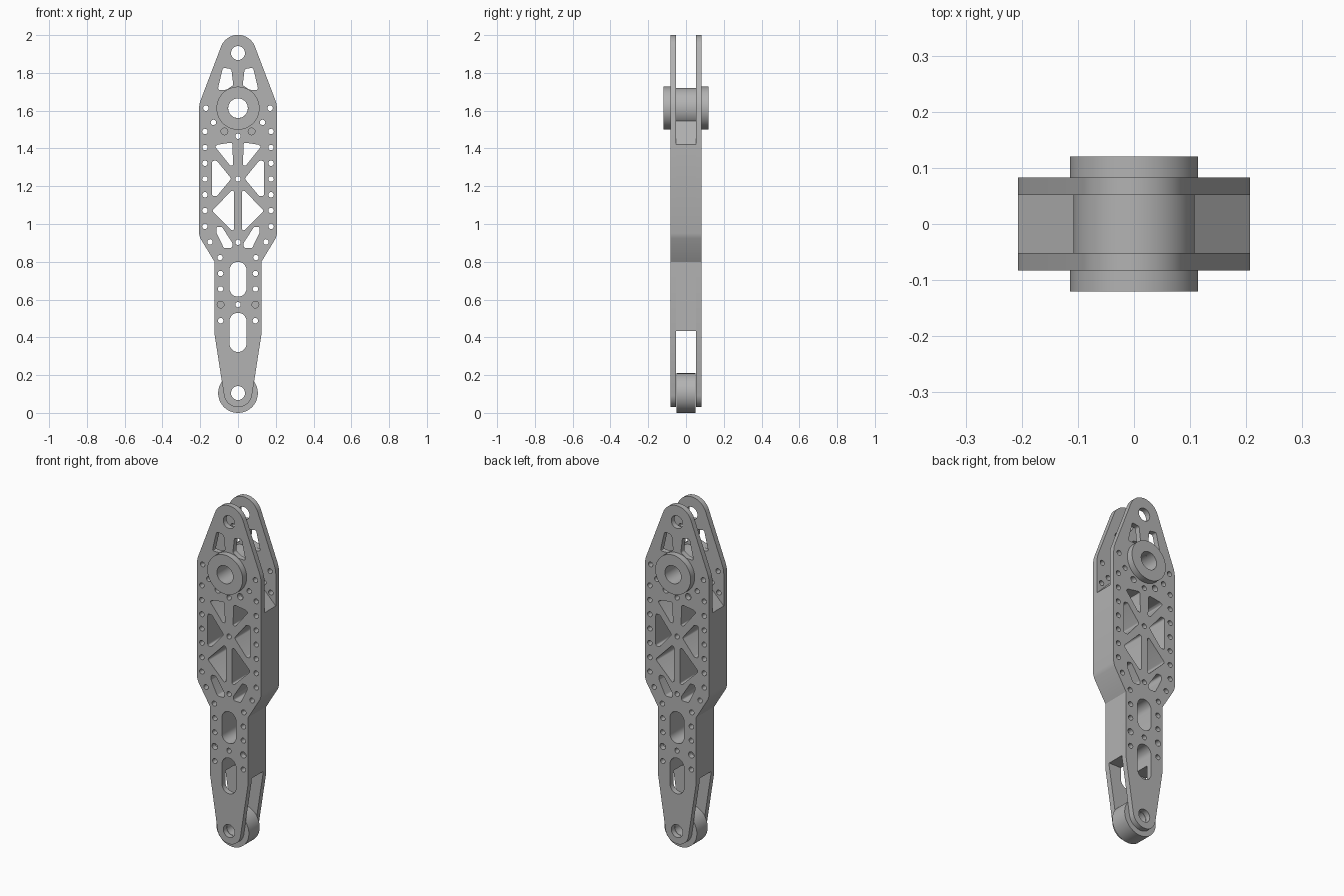
import bpy, bmesh, math
from mathutils import Vector

if "Cube" in bpy.data.objects:
    bpy.data.objects.remove(bpy.data.objects["Cube"])

grey = bpy.data.materials.new("grey metal")
grey.diffuse_color = (0.45, 0.45, 0.45, 1)
grey.use_nodes = True
grey.node_tree.nodes["Principled BSDF"].inputs["Base Color"].default_value = grey.diffuse_color


def arc(x, z, r, a0=0, a1=360, n=32):
    """Points on an arc; a full circle leaves out the repeated end."""
    last = n if a1 - a0 == 360 else n - 1
    return [(x + r * math.cos(math.radians(a0 + (a1 - a0) * i / last)),
             z + r * math.sin(math.radians(a0 + (a1 - a0) * i / last))) for i in range(n)]


def rounded(pts, r, n=5):
    """Polygon with rounded corners."""
    out = []
    for i, p in enumerate(pts):
        p = Vector(p)
        a, b = Vector(pts[i - 1]) - p, Vector(pts[(i + 1) % len(pts)]) - p
        half = a.angle(b) / 2
        d = min(r / math.tan(half), 0.45 * a.length, 0.45 * b.length)
        s, e = p + a.normalized() * d, p + b.normalized() * d
        for k in range(n):
            t = k / (n - 1)
            out.append(tuple(s * (1 - t) ** 2 + p * 2 * t * (1 - t) + e * t * t))
    return out


def mirrored(pts):
    return [(-x, z) for x, z in reversed(pts)]


def slab(name, loops, y0, y1):
    """Extrude an outline with holes from y0 to y1."""
    cu = bpy.data.curves.new(name, 'CURVE')
    cu.dimensions, cu.fill_mode, cu.extrude = '2D', 'BOTH', (y1 - y0) / 2
    for loop in loops:
        sp = cu.splines.new('POLY')
        sp.points.add(len(loop) - 1)
        for pt, (x, z) in zip(sp.points, loop):
            pt.co = (x, z, 0, 1)
        sp.use_cyclic_u = True
    tmp = bpy.data.objects.new(name + "_curve", cu)
    bpy.context.collection.objects.link(tmp)
    dg = bpy.context.evaluated_depsgraph_get()
    me = bpy.data.meshes.new_from_object(tmp.evaluated_get(dg))
    bpy.data.objects.remove(tmp)
    bm = bmesh.new()
    bm.from_mesh(me)
    for v in bm.verts:
        x, z, d = v.co
        v.co = (x, (y0 + y1) / 2 - d, z)
    bmesh.ops.remove_doubles(bm, verts=bm.verts, dist=1e-5)
    bmesh.ops.recalc_face_normals(bm, faces=bm.faces)
    bm.to_mesh(me)
    bm.free()
    me.materials.clear()
    me.materials.append(grey)
    ob = bpy.data.objects.new(name, me)
    bpy.context.collection.objects.link(ob)
    bpy.ops.object.select_all(action='DESELECT')
    ob.select_set(True)
    bpy.context.view_layer.objects.active = ob
    bpy.ops.object.shade_smooth_by_angle(angle=math.radians(30))


HUB_Z, PIN_Z, TIP_Z = 1.613, 0.105, 1.905
PLATE_IN, PLATE_OUT = 0.052, 0.083

# Side plate outline, right half from bottom to top
right = arc(0, PIN_Z, 0.075, -90, -9, 12) + [(0.124, 0.415), (0.124, 0.80)]
right += [(0.2, 0.925), (0.207, 0.95), (0.207, 1.61), (0.204, 1.635), (0.198, 1.655)]
right += arc(0, TIP_Z, 0.096, 20, 90, 12)
outline = right + mirrored(right)[1:-1]

# Lattice windows, left half
windows = [
    [(-0.122, 1.41), (-0.108, 1.42), (-0.03, 1.432), (-0.026, 1.31), (-0.042, 1.31)],
    [(-0.137, 1.335), (-0.112, 1.335), (-0.035, 1.24), (-0.112, 1.148), (-0.137, 1.148)],
    [(-0.138, 1.07), (-0.032, 1.178), (-0.02, 1.172), (-0.02, 0.97), (-0.032, 0.965)],
    [(-0.115, 0.985), (-0.085, 0.985), (-0.03, 0.90), (-0.03, 0.873), (-0.075, 0.873), (-0.115, 0.955)],
]
tip_window = [(-0.08, 1.828), (-0.035, 1.82), (-0.025, 1.735), (-0.06, 1.711), (-0.108, 1.709)]


def both(pts):
    return [pts, mirrored(pts)]


inner = [l for w in windows for l in both(rounded(w, 0.012))]
upper_slot = arc(0, 0.755, 0.045, 0, 180, 14) + arc(0, 0.66, 0.045, 180, 360.01, 14)
lower_slot = arc(0, 0.485, 0.045, 0, 180, 14) + arc(0, 0.367, 0.045, 180, 360.01, 14)

# Bolt holes: those through the core, those in the plates only, and blind ones
through = [(0.175, 1.405 - 0.0835 * i) for i in range(6)]
through += [(0.148, 0.905), (0.095, 0.822), (0.092, 0.738), (0.092, 0.656), (0.092, 0.488)]
plate_only = [(0.17, 1.613), (0.13, 1.538), (0.175, 1.49)]
blind = [(0.092, 0.573), (0.072, 1.49)]


def holes(pts, r):
    return [arc(s * x, z, r, n=16) for x, z in pts for s in (1, -1)]


core_holes = inner + [upper_slot] + holes(through, 0.0145)
core_holes += [arc(0, z, 0.0145, n=16) for z in (1.465, 1.238, 0.903, 0.573)]
plate_loops = [outline, lower_slot, arc(0, HUB_Z, 0.052), arc(0, PIN_Z, 0.037),
               arc(0, TIP_Z, 0.037)] + both(rounded(tip_window, 0.012)) + core_holes
plate_loops += holes(plate_only, 0.0145) + holes(blind, 0.018)

slab("front_plate", plate_loops, -PLATE_OUT, -PLATE_IN)
slab("back_plate", plate_loops, PLATE_IN, PLATE_OUT)

# Core block between the plates, sloped at the top and notched at the bottom
core_right = [(0.045, 0.433)] + [(0.124, 0.433), (0.124, 0.80), (0.2, 0.925), (0.207, 0.95),
                                 (0.207, 1.42), (0.08, 1.55)]
core = core_right + mirrored(core_right) + arc(0, 0.485, 0.045, 0, 180, 14)[::-1]
slab("core_block", [core] + core_holes, -PLATE_IN, PLATE_IN)

# Hub flanges outside the plates and the sleeve between them
bore = arc(0, HUB_Z, 0.052, n=48)
for name, y0, y1, r in (("front_hub_flange", -0.12, -PLATE_OUT, 0.114),
                        ("back_hub_flange", PLATE_OUT, 0.12, 0.114),
                        ("hub_sleeve", -PLATE_IN, PLATE_IN, 0.108)):
    slab(name, [arc(0, HUB_Z, r, n=64), bore], y0, y1)

# Roller at the lower end
slab("roller", [arc(0, PIN_Z, 0.105, n=64), arc(0, PIN_Z, 0.037)], -0.05, 0.05)
